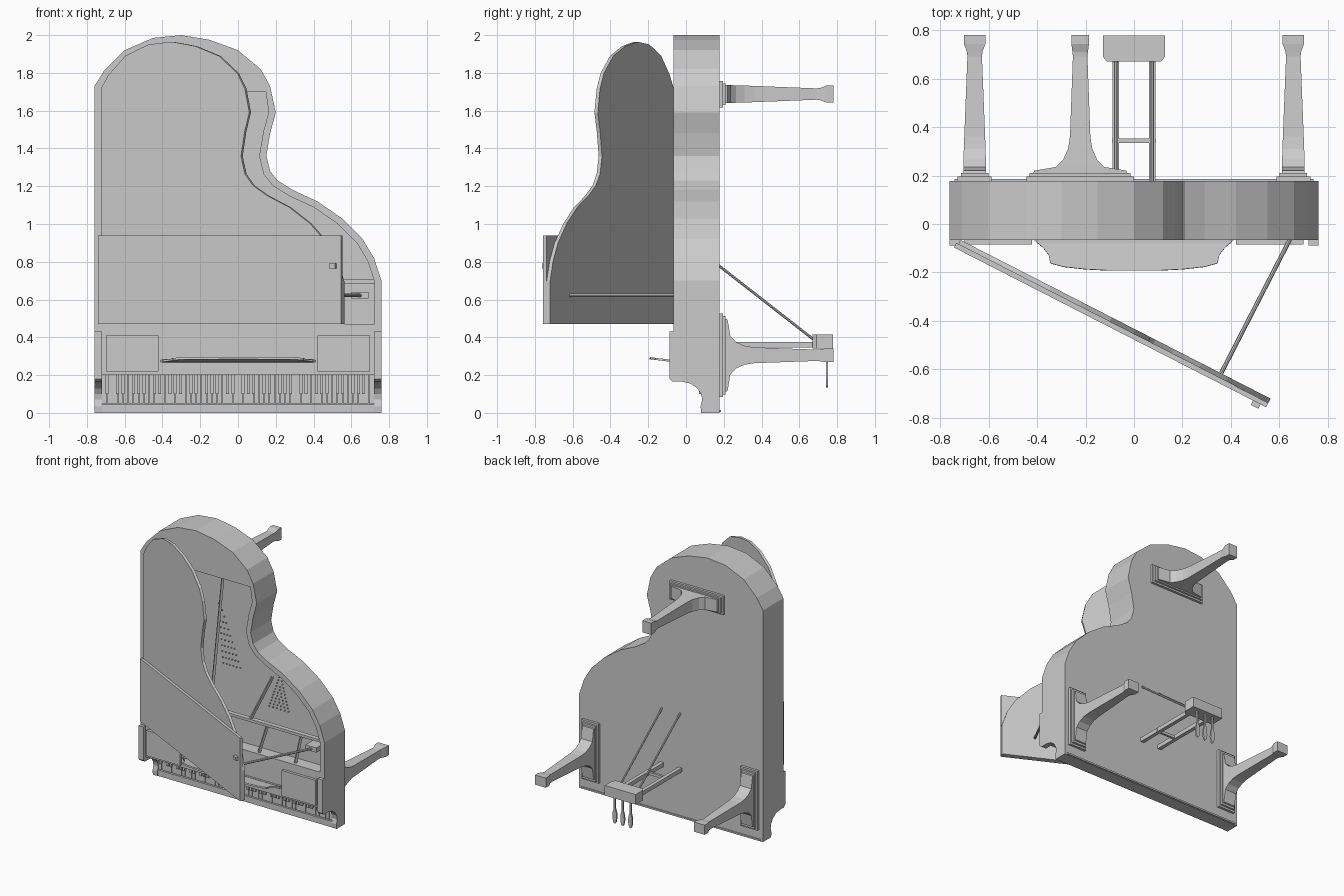
import bpy, bmesh, math
from mathutils import Vector

if "Cube" in bpy.data.objects:
    bpy.data.objects.remove(bpy.data.objects["Cube"])

grey = bpy.data.materials.new("plain_grey")
grey.use_nodes = True
grey.diffuse_color = (0.6, 0.6, 0.6, 1)
grey.node_tree.nodes["Principled BSDF"].inputs["Base Color"].default_value = (0.6, 0.6, 0.6, 1)


def finish(name, bm):
    bmesh.ops.recalc_face_normals(bm, faces=bm.faces)
    mesh = bpy.data.meshes.new(name)
    bm.to_mesh(mesh)
    bm.free()
    mesh.materials.append(grey)
    obj = bpy.data.objects.new(name, mesh)
    bpy.context.collection.objects.link(obj)
    return obj


def loft(name, rings):
    """Skin a list of equally long rings and cap both ends."""
    bm = bmesh.new()
    loops = [[bm.verts.new(p) for p in ring] for ring in rings]
    for a, b in zip(loops, loops[1:]):
        for i in range(len(a)):
            j = (i + 1) % len(a)
            bm.faces.new((a[i], a[j], b[j], b[i]))
    bm.faces.new(loops[0])
    bm.faces.new(loops[-1])
    return finish(name, bm)


def prism(name, pts, a, b, axis="y"):
    """Extrude a flat profile from a to b along an axis."""
    place = {"x": lambda u, v, w: (w, u, v),
             "y": lambda u, v, w: (u, w, v),
             "z": lambda u, v, w: (u, v, w)}[axis]
    return loft(name, [[place(u, v, w) for u, v in pts] for w in (a, b)])


def boxes(name, specs):
    """Join boxes given as (x0, x1, y0, y1, z0, z1)."""
    bm = bmesh.new()
    for x0, x1, y0, y1, z0, z1 in specs:
        cube = bmesh.ops.create_cube(bm, size=1)["verts"]
        for v in cube:
            v.co = ((x0 + x1) / 2 + v.co.x * (x1 - x0),
                    (y0 + y1) / 2 + v.co.y * (y1 - y0),
                    (z0 + z1) / 2 + v.co.z * (z1 - z0))
    return finish(name, bm)


def rod(name, p, q, r, sides=8):
    p, q = Vector(p), Vector(q)
    bm = bmesh.new()
    bmesh.ops.create_cone(bm, cap_ends=True, segments=sides, radius1=r, radius2=r, depth=(q - p).length)
    obj = finish(name, bm)
    obj.location = (p + q) / 2
    obj.rotation_euler = (q - p).to_track_quat("Z", "Y").to_euler()
    return obj


def inset(path, d):
    """Offset an open path to its right-hand side."""
    out = []
    for i, p in enumerate(path):
        dirs = [(Vector(path[k + 1]) - Vector(path[k])).normalized()
                for k in (i - 1, i) if 0 <= k < len(path) - 1]
        normals = [Vector((t.y, -t.x)) for t in dirs]
        n = sum(normals, Vector((0, 0))).normalized()
        out.append(tuple(Vector(p) + n * d / n.dot(normals[0])))
    return out


# Curved case outline, from the straight side over the tail to the bent side
FRONT, BACK, FLOOR = -0.065, 0.177, 0.03
outline = [(-.76, .47), (-.76, 1.73), (-.71, 1.81), (-.6, 1.92), (-.45, 1.985), (-.3, 2),
           (-.15, 1.975), (0, 1.92), (.12, 1.82), (.17, 1.73), (.2, 1.59), (.17, 1.48),
           (.15, 1.36), (.17, 1.28), (.21, 1.23), (.29, 1.18), (.42, 1.12), (.55, 1.03),
           (.66, .92), (.72, .82), (.76, .7), (.76, .47)]
prism("case_back", outline, FLOOR, BACK)
inner = [p for p in inset(outline, .037) if p[0] > 0 and p[1] < 1.7]
pocket = [(-.725, .47), (-.725, 1.7), (.147, 1.7)] + inner
prism("case_rim", outline + pocket[::-1], FRONT, FLOOR)
boxes("front_rail", [(-.72, .72, FRONT, BACK, .2, .47), (-.76, -.72, FRONT, BACK, .4, .47),
                     (.72, .76, FRONT, BACK, .4, .47)])
boxes("key_bed", [(-.72, .72, .105, BACK, 0, .2), (-.72, .72, .082, BACK, 0, .045),
                  (-.74, .74, BACK, BACK + .008, .004, .016)])

# Cheek blocks with a scrolled front
cheek = [(BACK, 0), (BACK, .43), (-.088, .43), (-.088, .18), (-.07, .165), (-.02, .165),
         (.025, .155), (.06, .13), (.08, .1), (.086, .07), (.077, .035), (.08, 0)]
for side, name in ((1, "left_cheek"), (-1, "right_cheek")):
    prism(name, cheek, side * .72, side * .76, "x")
    boxes(name.replace("cheek", "desk_panel"),
          [(min(side * .42, side * .7), max(side * .42, side * .7), -.085, FRONT, .22, .41)])

# Keyboard
step = 1.44 / 52
boxes("white_keys", [(-.72 + i * step + .001, -.72 + (i + 1) * step - .001, .088, .106, .05, .2)
                     for i in range(52)])
boxes("black_keys", [(-.72 + i * step - .008, -.72 + i * step + .008, .07, .09, .1, .2)
                     for i in range(1, 52) if i % 7 not in (2, 5)])

# Music desk
half = [(.41, 0), (.375, -.03), (.352, -.06), (.345, -.095), (.29, -.11), (.2, -.12), (.1, -.125)]
desk = prism("music_desk", half + [(-x, y) for x, y in half[::-1]], -.005, .006, "z")
desk.location = (0, -.068, .274)
desk.rotation_euler.x = -.12
boxes("desk_ledge", [(-.4, .4, -.08, FRONT, .264, .284)])

# Iron frame bars and tuning pins
boxes("frame_beams", [(-.725, .722, -.055, -.02, .685, .705)])
for i, (a, b) in enumerate([((.13, .7), (.31, 1.06)), ((.2, .47), (.27, .69)), ((-.2, .7), (-.1, 1.7)),
                            ((.5, .47), (.55, .69)), ((-.5, .47), (-.5, 1.7))]):
    rod("frame_strut_%d" % (i + 1), (a[0], -.035, a[1]), (b[0], -.035, b[1]), .012, 4)
pins = []
for x, top, left, right, low in ((-.18, 1.5, -.14, 0, 1.02), (.33, 1.06, .24, .4, .8)):
    for r in range(1, 12):
        t = r / 11
        for c in range(r // 2 + 1):
            s = c / max(1, r // 2)
            px = x + t * (left + s * (right - left) - x)
            pz = top + t * (low - top)
            pins.append((px - .003, px + .003, FLOOR - .01, FLOOR, pz - .003, pz + .003))
boxes("tuning_pins", pins)

# Raised lid with its front flap folded back
slope = math.radians(27.1)
lid_path = inset(outline, .035)
x0, width = lid_path[0][0], lid_path[-1][0] - lid_path[0][0]
LENGTH = 1.436
lid_shape = [((x - x0) * LENGTH / width, z) for x, z in lid_path]
lid_parts = [prism("lid", lid_shape, -.02, 0),
             boxes("lid_flap", [(-.01, LENGTH, -.04, -.02, .47, .94)]),
             boxes("lid_latch", [(1.375, 1.41, -.06, -.04, .765, .79)])]
for part in lid_parts:
    part.location = (-.715, -.066, 0)
    part.rotation_euler.z = -slope
rod("prop_stick", (.65, -.05, .622), (.36, -.614, .622), .009)
boxes("prop_block", [(.6, .69, -.06, FLOOR, .605, .64)])

# Legs: stations of distance from the case, flare and width
stations = [(.2, .195, .047), (.22, .19, .047), (.235, .1, .047), (.265, .07, .046),
            (.31, .05, .045), (.36, .042, .043), (.69, .03, .03), (.71, .032, .032),
            (.742, .036, .044), (.78, .036, .044)]


def leg(name, cx, cz, sideways):
    rings = []
    for y, flare, wide in stations:
        hx, hz = (flare, wide) if sideways else (wide, flare)
        rings.append([(cx + sx * hx, y, cz + sz * hz)
                      for sx, sz in ((-1, -1), (1, -1), (1, 1), (-1, 1))])
    loft(name, rings)
    plates = []
    for flare, wide, y in ((.222, .07, .195), (.208, .057, .21)):
        hx, hz = (flare, wide) if sideways else (wide, flare)
        plates.append((cx - hx, cx + hx, BACK - .01, y, cz - hz, cz + hz))
    boxes(name + "_plate", plates)


leg("front_left_leg", .657, .305, False)
leg("front_right_leg", -.657, .305, False)
leg("rear_leg", -.222, 1.688, True)

# Pedal lyre
prism("pedal_box", [(-.113, .67), (.113, .67), (.128, .69), (.128, .777), (-.128, .777), (-.128, .69)],
      .34, .415, "z")
boxes("lyre_pillars", [(s * .075 - .014, s * .075 + .014, BACK - .01, .67, .345, .375) for s in (-1, 1)]
      + [(-.09, .09, .335, .352, .35, .37)])
pedal = [(.006, .345), (.006, .25), (.015, .22), (.017, .18), (.01, .145), (0, .135)]
for i in (-1, 0, 1):
    shape = [(i * .065 + x, z) for x, z in pedal] + [(i * .065 - x, z) for x, z in pedal[-2::-1]]
    prism("pedal_%d" % (i + 2), shape, .74, .752)
    if i:
        rod("lyre_brace_%d" % (i + 2), (i * .075, BACK - .01, .785), (i * .075, .68, .385), .007)
